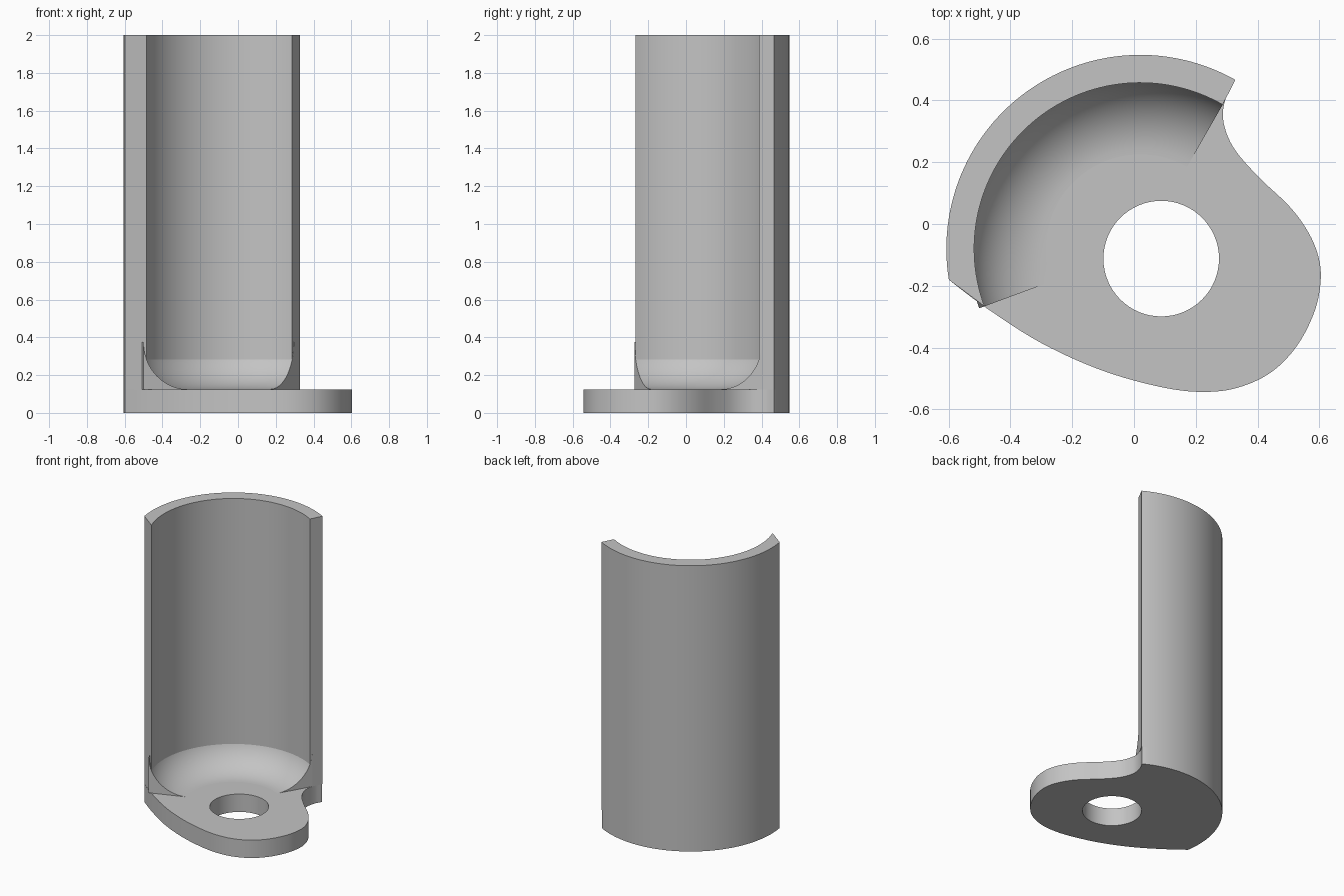
import bpy, bmesh
from math import sin, cos, pi, radians
from mathutils import Vector

cube = bpy.data.objects.get("Cube")
if cube:
    bpy.data.objects.remove(cube, do_unlink=True)

AXIS = Vector((0.02, -0.08))       # axis of the curved wall
R_OUT, R_IN = 0.627, 0.537
BASE, TOP = 0.125, 2.0

grey = bpy.data.materials.new("plain grey")
grey.use_nodes = True
colour = (0.55, 0.55, 0.55, 1)
grey.diffuse_color = colour
grey.node_tree.nodes["Principled BSDF"].inputs["Base Color"].default_value = colour


def arc(centre, r, a0, a1, n):
    angles = [radians(a0 + (a1 - a0) * i / n) for i in range(n + 1)]
    return [Vector(centre) + r * Vector((cos(a), sin(a))) for a in angles]


def smooth_path(points, n=6):
    """Smooth curve through the given points."""
    p = [Vector(q) for q in points]
    p = [2 * p[0] - p[1]] + p + [2 * p[-1] - p[-2]]
    out = []
    for a, b, c, d in zip(p, p[1:], p[2:], p[3:]):
        for i in range(n):
            t = i / n
            out.append(0.5 * (2 * b + (c - a) * t + (2 * a - 5 * b + 4 * c - d) * t ** 2
                              + (3 * b - a - 3 * c + d) * t ** 3))
    return out + [p[-2]]


def finish(name, bm):
    bmesh.ops.remove_doubles(bm, verts=bm.verts, dist=0.0002)
    bmesh.ops.recalc_face_normals(bm, faces=bm.faces)
    mesh = bpy.data.meshes.new(name)
    bm.to_mesh(mesh)
    bm.free()
    mesh.materials.append(grey)
    ob = bpy.data.objects.new(name, mesh)
    bpy.context.collection.objects.link(ob)
    bpy.ops.object.select_all(action='DESELECT')
    ob.select_set(True)
    bpy.context.view_layer.objects.active = ob
    bpy.ops.object.shade_smooth_by_angle(angle=radians(30))
    return ob


def extrude_outline(name, loops, z0, z1):
    """Solid from a filled flat outline; extra loops become holes."""
    curve = bpy.data.curves.new(name + " outline", 'CURVE')
    curve.dimensions = '2D'
    curve.fill_mode = 'BOTH'
    curve.extrude = (z1 - z0) / 2
    for loop in loops:
        spline = curve.splines.new('POLY')
        spline.points.add(len(loop) - 1)
        for point, co in zip(spline.points, loop):
            point.co = (co.x, co.y, 0, 1)
        spline.use_cyclic_u = True
    helper = bpy.data.objects.new(name + " outline", curve)
    bpy.context.collection.objects.link(helper)
    bpy.context.view_layer.update()
    deps = bpy.context.evaluated_depsgraph_get()
    mesh = bpy.data.meshes.new_from_object(helper.evaluated_get(deps))
    bm = bmesh.new()
    bm.from_mesh(mesh)
    bmesh.ops.translate(bm, verts=bm.verts, vec=(0, 0, (z0 + z1) / 2))
    bpy.data.objects.remove(helper, do_unlink=True)
    bpy.data.curves.remove(curve)
    bpy.data.meshes.remove(mesh)
    return finish(name, bm)


# Base plate: cam-shaped outline with a round hole
edge = smooth_path([
    (0.325, 0.465), (0.299, 0.415), (0.288, 0.34), (0.32, 0.25), (0.4, 0.155),
    (0.5, 0.06), (0.56, -0.02), (0.595, -0.1), (0.604, -0.18), (0.585, -0.28),
    (0.53, -0.39), (0.45, -0.475), (0.35, -0.525), (0.24, -0.543), (0.1, -0.53),
    (-0.1, -0.475), (-0.3, -0.385), (-0.48, -0.27), (-0.6, -0.18)])
back = arc(AXIS, R_OUT, 189.2, 60.6, 64)
hole = arc((0.088, -0.112), 0.187, 0, 360, 64)[:-1]
extrude_outline("base_plate", [edge[:-1] + back[:-1], hole], 0, BASE)

# Curved wall standing on the plate
inner = arc(AXIS, R_IN, 60.2, 200.3, 64)
extrude_outline("curved_wall", [back + inner], BASE, TOP)

# Fillet: concave quarter-round swept along the foot of the wall
R_FILLET = 0.25
r_foot = 0.305
profile = [(r_foot + R_FILLET * sin(a), BASE + R_FILLET * (1 - cos(a)))
           for a in (pi / 2 * i / 20 for i in range(21))]
profile.append((r_foot + R_FILLET, BASE))
bm = bmesh.new()
rings = []
for d in arc((0, 0), 1, 60.2, 200.3, 64):
    rings.append([bm.verts.new((AXIS.x + d.x * r, AXIS.y + d.y * r, z)) for r, z in profile])
for a, b in zip(rings, rings[1:]):
    for i in range(len(profile)):
        j = (i + 1) % len(profile)
        bm.faces.new((a[i], a[j], b[j], b[i]))
for ring in (rings[0], rings[-1]):
    bm.faces.new(ring)
finish("foot_fillet", bm)
